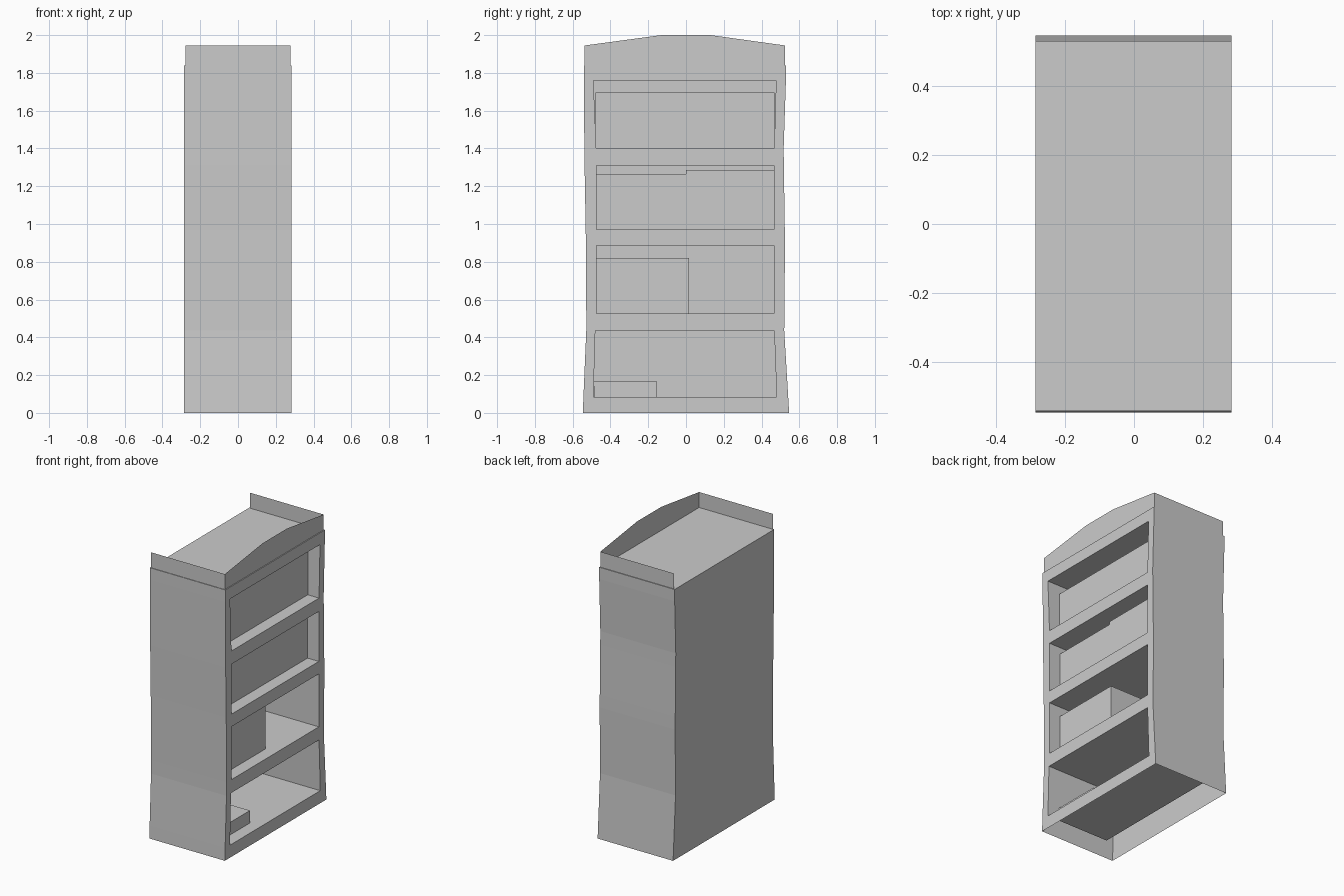
import bpy, bmesh

if "Cube" in bpy.data.objects:
    bpy.data.objects.remove(bpy.data.objects["Cube"])

FRONT, BACK, INNER = 0.283, -0.285, -0.19


def sheet(name, polys):
    """Make an object from flat polygons, welding shared corners."""
    bm = bmesh.new()
    for p in polys:
        bm.faces.new([bm.verts.new(c) for c in p])
    bmesh.ops.remove_doubles(bm, verts=bm.verts, dist=1e-4)
    bmesh.ops.recalc_face_normals(bm, faces=bm.faces)
    me = bpy.data.meshes.new(name)
    bm.to_mesh(me)
    bm.free()
    ob = bpy.data.objects.new(name, me)
    bpy.context.collection.objects.link(ob)
    return ob


def box(name, x0, x1, y0, y1, z0, z1):
    bm = bmesh.new()
    bmesh.ops.create_cube(bm, size=1)
    for v in bm.verts:
        v.co = (x1 if v.co.x > 0 else x0, y1 if v.co.y > 0 else y0, z1 if v.co.z > 0 else z0)
    me = bpy.data.meshes.new(name)
    bm.to_mesh(me)
    bm.free()
    bpy.context.collection.objects.link(bpy.data.objects.new(name, me))


# Slightly warped outline: height, left edge, right edge
outer = [(0, -.546, .546), (.085, -.543, .541), (.435, -.528, .52), (.525, -.528, .521),
         (.885, -.53, .524), (.97, -.531, .523), (1.31, -.537, .518), (1.40, -.538, .517),
         (1.76, -.541, .529), (1.84, -.541, .53)]
# Shelf openings, keyed by the outline row at their bottom edge
openings = {1: (-.49, .48, -.48, .467), 3: (-.475, .465, -.475, .465),
            5: (-.475, .465, -.475, .465), 7: (-.475, .467, -.49, .477)}

shell, cavities = [], []
for i in range(len(outer) - 1):
    (z0, l0, r0), (z1, l1, r1) = outer[i], outer[i + 1]
    # sides and back
    shell.append([(FRONT, l0, z0), (FRONT, l1, z1), (BACK, l1, z1), (BACK, l0, z0)])
    shell.append([(FRONT, r0, z0), (BACK, r0, z0), (BACK, r1, z1), (FRONT, r1, z1)])
    shell.append([(BACK, l0, z0), (BACK, l1, z1), (BACK, r1, z1), (BACK, r0, z0)])
    if i not in openings:
        shell.append([(FRONT, l0, z0), (FRONT, r0, z0), (FRONT, r1, z1), (FRONT, l1, z1)])
        continue
    # face frame beside the opening, then the recess behind it
    a0, b0, a1, b1 = openings[i]
    shell.append([(FRONT, l0, z0), (FRONT, a0, z0), (FRONT, a1, z1), (FRONT, l1, z1)])
    shell.append([(FRONT, b0, z0), (FRONT, r0, z0), (FRONT, r1, z1), (FRONT, b1, z1)])
    ring = [(a0, z0), (b0, z0), (b1, z1), (a1, z1)]
    for k in range(4):
        p, q = ring[k], ring[(k + 1) % 4]
        cavities.append([(FRONT, *p), (FRONT, *q), (INNER, *q), (INNER, *p)])
    cavities.append([(INNER, *p) for p in ring])

# Top board
zt, lt, rt = outer[-1]
shell.append([(BACK, lt, zt), (FRONT, lt, zt), (FRONT, rt, zt), (BACK, rt, zt)])
sheet("cabinet_shell", shell)
sheet("shelf_recesses", cavities)

# Raised crest: arched front board and two low side boards
X, L, R = .277, -.537, .525
sheet("crest_front", [[(X, L, 1.84), (X, R, 1.84), (X, R, 1.945), (X, .13, 2.0),
                       (X, -.13, 2.0), (X, L, 1.945)]])
for name, y in (("crest_left", L), ("crest_right", R)):
    sheet(name, [[(-X, y, 1.84), (X, y, 1.84), (X, y, 1.945), (-X, y, 1.945)]])

# Rows of contents standing on the shelves
rows = [(-.487, -.155, .085, .17), (-.475, .015, .525, .82), (-.475, 0, .97, 1.265),
        (0, .465, .97, 1.285), (-.48, .469, 1.40, 1.695)]
for n, (y0, y1, z0, z1) in enumerate(rows):
    box(f"shelf_contents_{n + 1}", INNER, .198, y0, y1, z0, z1)
